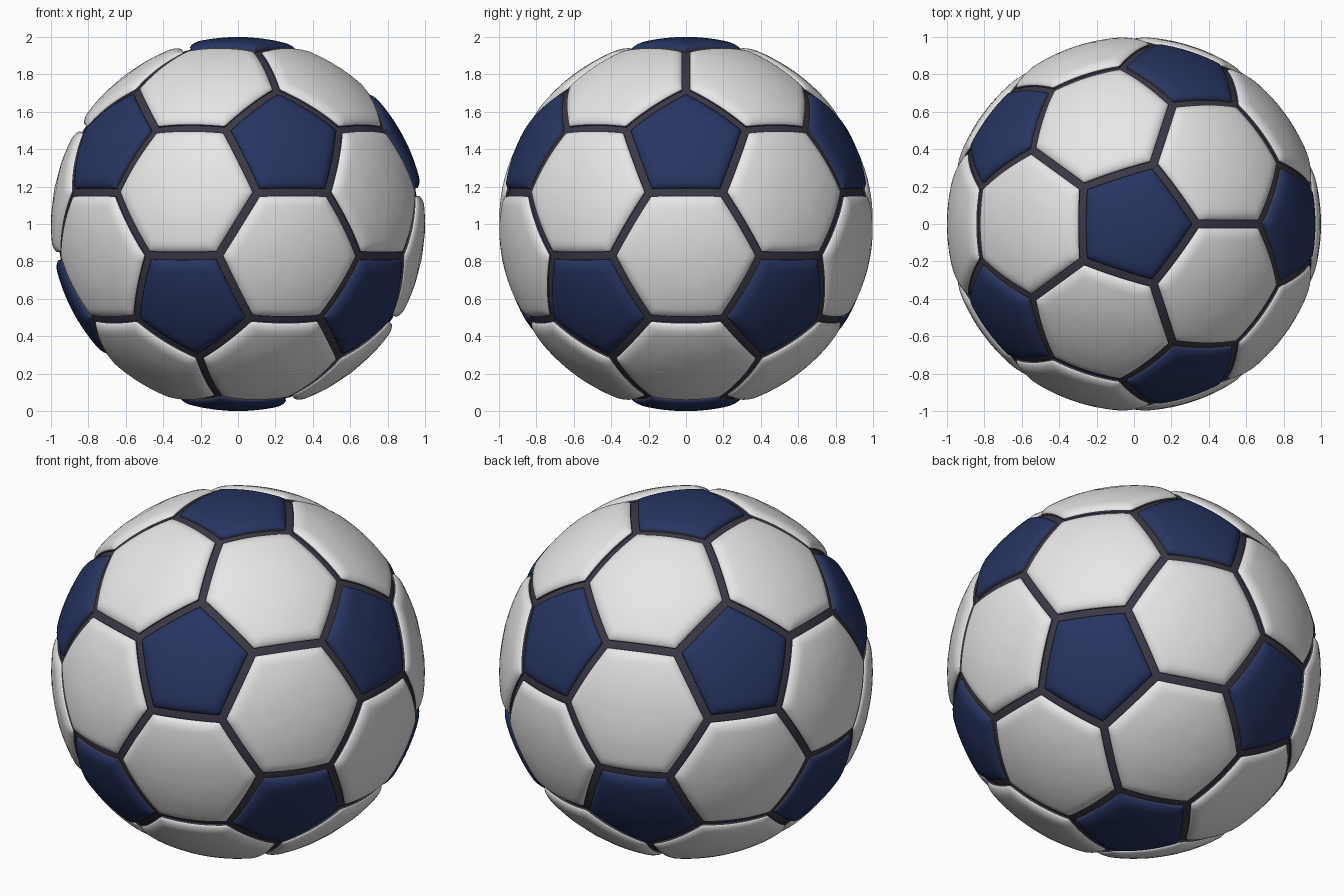
import bpy, bmesh, math
from mathutils import Vector, Matrix

if "Cube" in bpy.data.objects:
    bpy.data.objects.remove(bpy.data.objects["Cube"])


def material(name, rgb):
    m = bpy.data.materials.new(name)
    m.diffuse_color = (*rgb, 1)
    m.use_nodes = True
    m.node_tree.nodes["Principled BSDF"].inputs["Base Color"].default_value = m.diffuse_color
    return m


WHITE = material("white leather", (0.80, 0.80, 0.80))
BLUE = material("navy leather", (0.02, 0.035, 0.12))
DARK = material("dark seam", (0.043, 0.04, 0.06))
CENTRE = Vector((0, 0, 1))

# icosahedron with a corner straight up and one of the upper ring facing +x
R5 = math.sqrt(5)
ico = [Vector((0, 0, 1)), Vector((0, 0, -1))]
for k in range(5):
    a, b = math.radians(72 * k), math.radians(72 * k + 36)
    ico.append(Vector((2 * math.cos(a), 2 * math.sin(a), 1)) / R5)
    ico.append(Vector((2 * math.cos(b), 2 * math.sin(b), -1)) / R5)


def near(p, q):
    return p is not q and (p - q).length < 1.1


# 60 corners at the thirds of each icosahedron edge
corners = [((2 * p + q) / 3).normalized() for p in ico for q in ico if near(p, q)]
hex_dirs = [(ico[i] + ico[j] + ico[k]).normalized()
            for i in range(12) for j in range(i) for k in range(j)
            if near(ico[i], ico[j]) and near(ico[j], ico[k]) and near(ico[i], ico[k])]

# (distance from the panel border, radius): wall, rolled edge, then dome
RINGS = [(0.023, 0.955), (0.023, 0.978), (0.027, 0.983), (0.034, 0.988), (0.044, 0.993),
         (0.057, 0.997), (0.072, 0.9995), (0.09, 1.0), (0.13, 1.0), (0.18, 1.0), (0.23, 1.0)]
STEPS = 12


def panels(name, dirs, sides, mat):
    bm = bmesh.new()
    for n in dirs:
        ring = sorted(corners, key=lambda c: -c.dot(n))[:sides]
        u = n.orthogonal().normalized()
        v = n.cross(u)
        ring.sort(key=lambda c: math.atan2(c.dot(v), c.dot(u)))
        mid = sum(ring, Vector()) / sides
        apothem = ((ring[0] + ring[1]) / 2 - mid).length
        border = [ring[i].lerp(ring[(i + 1) % sides], s / STEPS)
                  for i in range(sides) for s in range(STEPS)]
        count = len(border)
        rows = [[bm.verts.new(CENTRE + r * mid.lerp(p, 1 - d / apothem).normalized())
                 for p in border] for d, r in RINGS]
        for k in range(len(rows) - 1):
            for i in range(count):
                j = (i + 1) % count
                f = bm.faces.new((rows[k][i], rows[k][j], rows[k + 1][j], rows[k + 1][i]))
                f.material_index = 1 if k == 0 else 0
        top = bm.verts.new(CENTRE + n)
        for i in range(count):
            bm.faces.new((rows[-1][i], rows[-1][(i + 1) % count], top))
    finish(name, bm, [mat, DARK])


def finish(name, bm, mats):
    me = bpy.data.meshes.new(name)
    bm.to_mesh(me)
    bm.free()
    ob = bpy.data.objects.new(name, me)
    bpy.context.collection.objects.link(ob)
    for m in mats:
        me.materials.append(m)
    bpy.ops.object.select_all(action='DESELECT')
    ob.select_set(True)
    bpy.context.view_layer.objects.active = ob
    bpy.ops.object.shade_smooth_by_angle(angle=math.radians(40))


# leather panels
panels("pentagon_panels", ico, 5, BLUE)
panels("hexagon_panels", hex_dirs, 6, WHITE)

# dark inner ball showing through as seams
bm = bmesh.new()
bmesh.ops.create_icosphere(bm, subdivisions=5, radius=0.967, matrix=Matrix.Translation(CENTRE))
finish("seam_ball", bm, [DARK])
